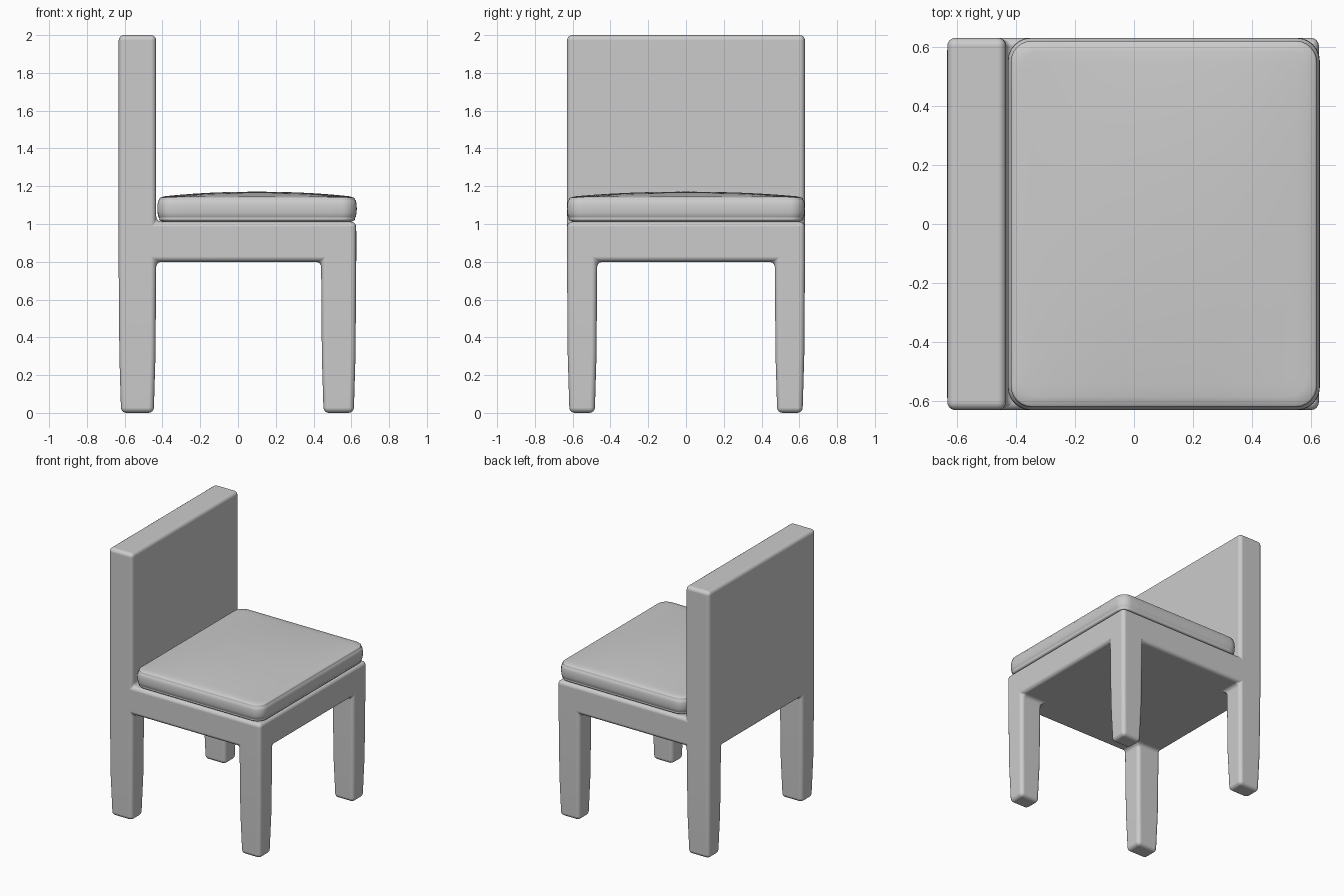
import bpy, bmesh, math
from mathutils import Vector

if "Cube" in bpy.data.objects:
    bpy.data.objects.remove(bpy.data.objects["Cube"])


def make_object(name, bm):
    bmesh.ops.recalc_face_normals(bm, faces=bm.faces[:])
    for f in bm.faces:
        f.smooth = True
    mesh = bpy.data.meshes.new(name)
    bm.to_mesh(mesh)
    bm.free()
    obj = bpy.data.objects.new(name, mesh)
    bpy.context.collection.objects.link(obj)
    return obj


# Chair frame: solid cells of a coarse grid, outer skin only, then rounded
XS = [-0.632, -0.433, 0.44, 0.626]
YS = [-0.63, -0.47, 0.47, 0.63]
ZS = [0, 0.3, 0.8, 1.012, 2.0]


def solid(i, j, k):
    if not (0 <= i < 3 and 0 <= j < 3 and 0 <= k < 4):
        return False
    if k < 2:                       # four legs
        return i != 1 and j != 1
    return k == 2 or i == 0         # seat slab, then backrest


bm = bmesh.new()
for i in range(3):
    for j in range(3):
        for k in range(4):
            if not solid(i, j, k):
                continue
            for axis in range(3):
                for side in (0, 1):
                    n = [i, j, k]
                    n[axis] += 2 * side - 1
                    if solid(*n):
                        continue
                    corners = []
                    for a, b in ((0, 0), (1, 0), (1, 1), (0, 1)):
                        c = [i, j, k]
                        c[axis] += side
                        c[(axis + 1) % 3] += a
                        c[(axis + 2) % 3] += b
                        corners.append(bm.verts.new((XS[c[0]], YS[c[1]], ZS[c[2]])))
                    bm.faces.new(corners)
bmesh.ops.remove_doubles(bm, verts=bm.verts[:], dist=1e-4)

# Slight taper towards the feet
for v in bm.verts:
    inset = 0.013 if v.co.z < 0.01 else 0.004 if v.co.z < 0.5 else 0
    cx = (XS[0] + XS[1]) / 2 if v.co.x < 0 else (XS[2] + XS[3]) / 2
    cy = math.copysign((YS[2] + YS[3]) / 2, v.co.y)
    v.co.x -= math.copysign(inset, v.co.x - cx)
    v.co.y -= math.copysign(inset, v.co.y - cy)

frame = make_object("chair_frame", bm)
bevel = frame.modifiers.new("rounding", 'BEVEL')
bevel.width = 0.028
bevel.segments = 4
bevel.limit_method = 'ANGLE'
bevel.angle_limit = math.radians(30)
bevel.harden_normals = True

# Cushion: rounded-rectangle rings lofted up the side, domed top
CX, HX, HY, R = 0.101, 0.524, 0.626, 0.075


def outline(inset):
    hx, hy, r = HX - inset, HY - inset, R - inset * 0.6
    arcs = []
    for q, (sx, sy) in enumerate(((1, 1), (-1, 1), (-1, -1), (1, -1))):
        for s in range(7):
            a = (q + s / 6) * math.pi / 2
            arcs.append(Vector((sx * (hx - r) + r * math.cos(a),
                                sy * (hy - r) + r * math.sin(a))))
    pts = []
    for n, p in enumerate(arcs):
        pts.append(p)
        if n % 7 == 6:              # subdivide the straight side
            nxt = arcs[(n + 1) % len(arcs)]
            pts += [p.lerp(nxt, t / 12) for t in range(1, 12)]
    return pts


def dome(x, y):
    u, v = abs(x / HX), abs(y / HY)
    return 1.143 + 0.028 * (1 - u ** 2.2) * (1 - v ** 2.2)


bm = bmesh.new()
rings = []
sides = [(0.05, 1.012), (0.02, 1.014), (0.008, 1.020), (0.004, 1.027),
         (0.007, 1.031), (0.001, 1.038), (-0.003, 1.06), (-0.004, 1.08),
         (-0.003, 1.105), (0.002, 1.125), (0.008, 1.130), (0.006, 1.135),
         (0.012, 1.140)]
for inset, z in sides:
    rings.append([bm.verts.new((CX + p.x, p.y, z)) for p in outline(inset)])
for s in (0.95, 0.88, 0.76, 0.62, 0.46, 0.3, 0.15):
    rings.append([bm.verts.new((CX + p.x * s, p.y * s, dome(p.x * s, p.y * s)))
                  for p in outline(0.012)])
count = len(rings[0])
for low, high in zip(rings, rings[1:]):
    for n in range(count):
        m = (n + 1) % count
        bm.faces.new((low[n], low[m], high[m], high[n]))
bm.faces.new(rings[0])
peak = bm.verts.new((CX, 0, dome(0, 0)))
for n in range(count):
    bm.faces.new((rings[-1][n], rings[-1][(n + 1) % count], peak))
make_object("seat_cushion", bm)
